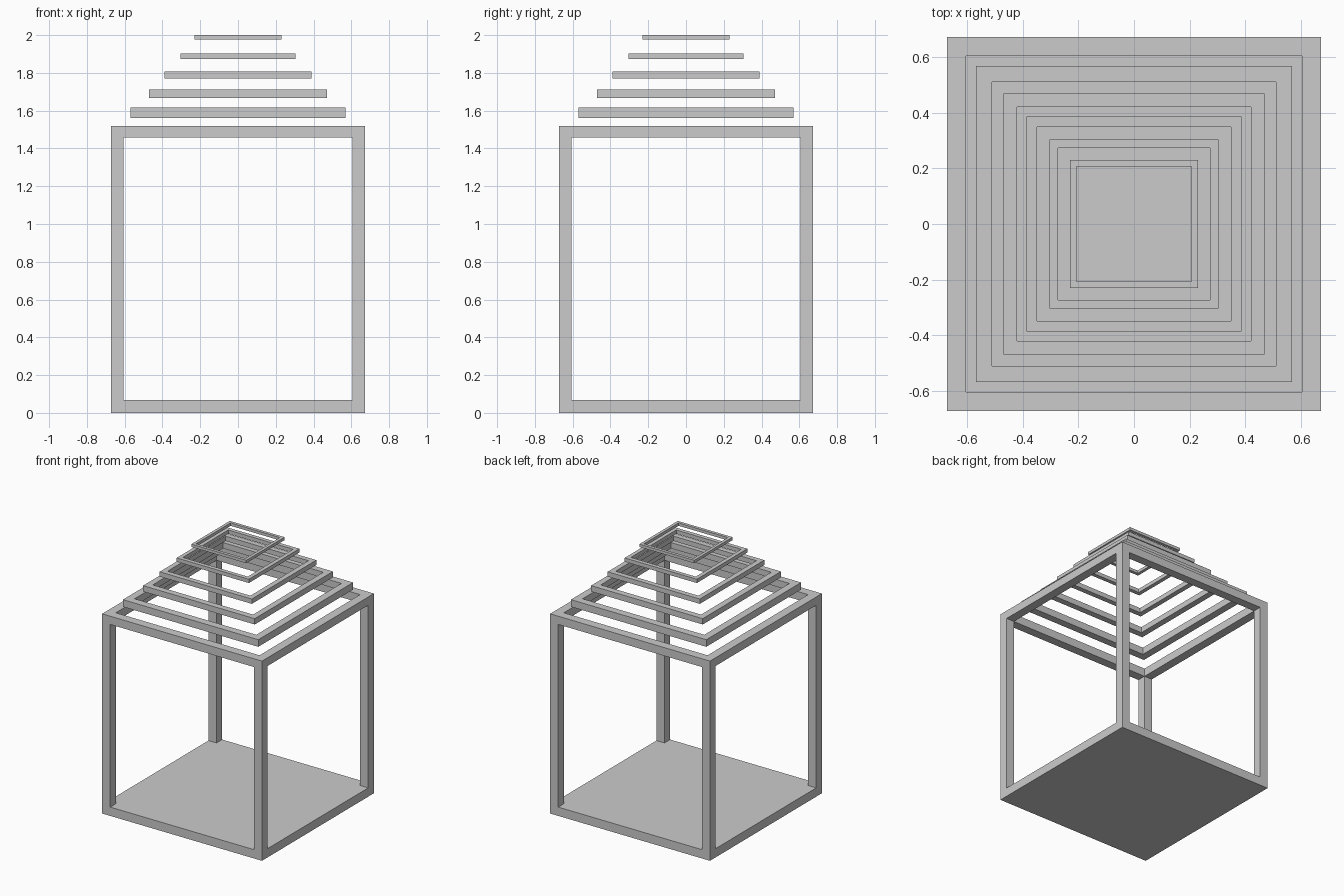
import bpy, bmesh

if "Cube" in bpy.data.objects:
    bpy.data.objects.remove(bpy.data.objects["Cube"])

HALF, INNER = 0.673, 0.605            # outer and inner half width of the frame
FLOOR, SILL, TOP = 0.067, 1.457, 1.52  # floor top, underside and top of upper rails


def box(name, hx, hy, z0, z1):
    bpy.ops.mesh.primitive_cube_add(size=2, location=(0, 0, (z0 + z1) / 2))
    ob = bpy.context.object
    ob.name = name
    ob.scale = (hx, hy, (z1 - z0) / 2)
    bpy.ops.object.transform_apply(location=True, rotation=False, scale=True)
    return ob


def square_ring(name, outer, inner, z0, z1):
    bm = bmesh.new()
    loops = [[bm.verts.new((sx * r, sy * r, z))
              for sx, sy in ((-1, -1), (1, -1), (1, 1), (-1, 1))]
             for r, z in ((outer, z0), (outer, z1), (inner, z1), (inner, z0))]
    for k in range(4):
        a, b = loops[k], loops[(k + 1) % 4]
        for i in range(4):
            j = (i + 1) % 4
            bm.faces.new((a[i], a[j], b[j], b[i]))
    bmesh.ops.recalc_face_normals(bm, faces=bm.faces)
    mesh = bpy.data.meshes.new(name)
    bm.to_mesh(mesh)
    bm.free()
    ob = bpy.data.objects.new(name, mesh)
    bpy.context.collection.objects.link(ob)
    return ob


# Open frame with solid floor: a block with its sides and top cut through
frame = box("frame_and_floor", HALF, HALF, 0, TOP)
cutters = [
    box("cutter_sides", 1, INNER, FLOOR, SILL),
    box("cutter_front_back", INNER, 1, FLOOR, SILL),
    box("cutter_top", INNER, INNER, FLOOR, TOP + 0.3),
]
bpy.ops.object.select_all(action='DESELECT')
bpy.context.view_layer.objects.active = frame
frame.select_set(True)
for cutter in cutters:
    cutter.hide_render = True
    mod = frame.modifiers.new(cutter.name, 'BOOLEAN')
    mod.operation, mod.solver, mod.object = 'DIFFERENCE', 'EXACT', cutter
    bpy.ops.object.modifier_apply(modifier=mod.name)
for cutter in cutters:
    bpy.data.objects.remove(cutter)

# Floating roof rings, each a shrunken copy of the upper rails
for n, outer in enumerate((0.57, 0.47, 0.388, 0.304, 0.231), 1):
    s = outer / HALF
    zc, h = 1.489 + 0.1 * n, 0.032 * s
    square_ring(f"roof_ring_{n}", outer, INNER * s, zc - h, zc + h)
